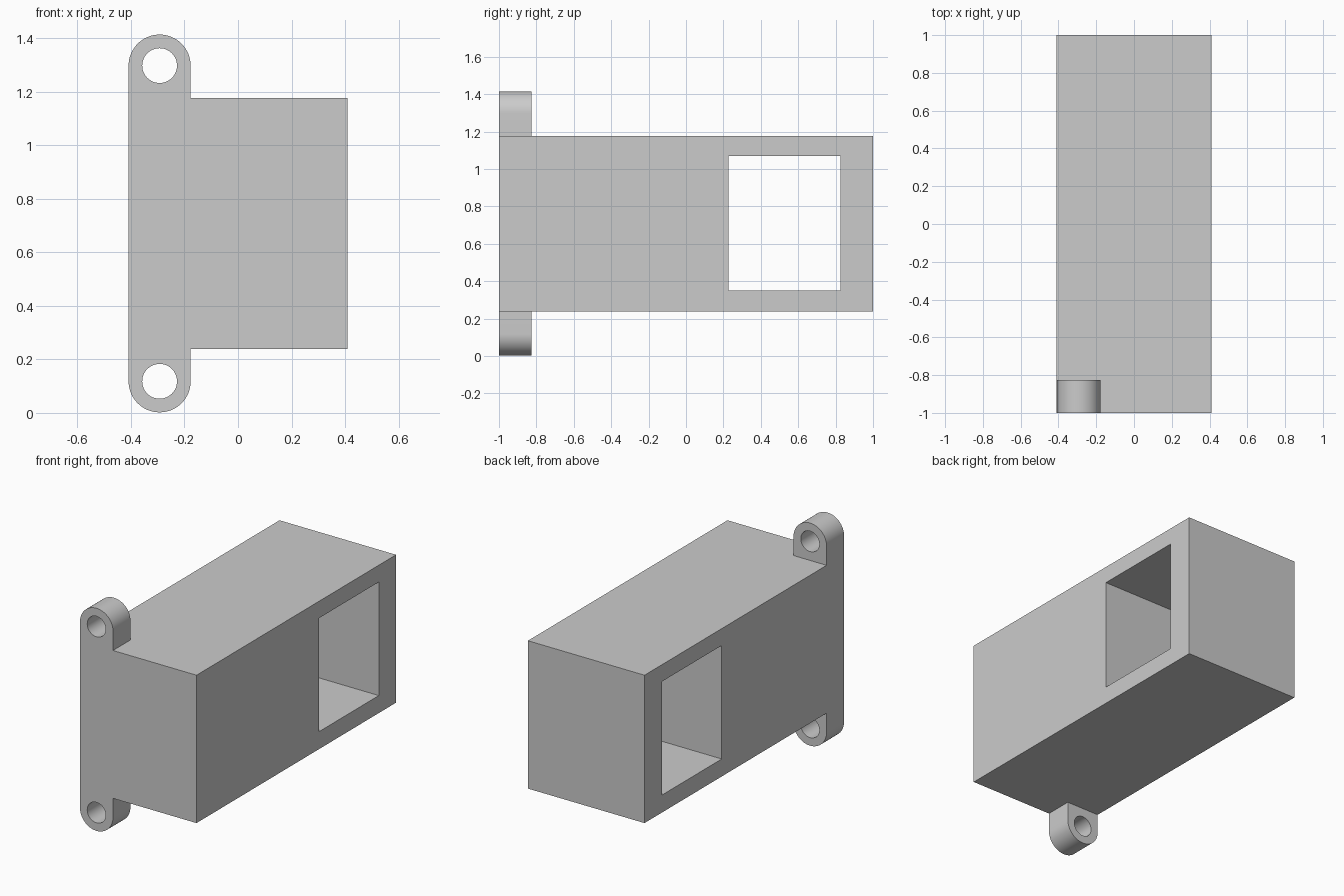
import bpy, bmesh
from math import cos, sin, pi, radians
from mathutils import Vector

if "Cube" in bpy.data.objects:
    bpy.data.objects.remove(bpy.data.objects["Cube"])

grey = bpy.data.materials.new("light grey")
grey.use_nodes = True
colour = (0.6, 0.6, 0.6, 1)
grey.diffuse_color = colour
grey.node_tree.nodes["Principled BSDF"].inputs["Base Color"].default_value = colour

HALF_WIDTH = 0.409
BOTTOM, TOP = 0.239, 1.177
MIDDLE = (BOTTOM + TOP) / 2


def rectangle(a0, a1, b0, b1):
    return [(a0, b0), (a1, b0), (a1, b1), (a0, b1)]


def arc(cx, cz, r, end, steps):
    return [(cx + r * cos(end * i / steps), cz + r * sin(end * i / steps))
            for i in range(steps + 1)]


def pierced_prism(name, outline, hole, place, depth):
    """Extrude a flat outline with one hole; place maps 2D points to 3D."""
    bm = bmesh.new()
    edges = []
    for loop in (outline, hole):
        verts = [bm.verts.new(place(*p)) for p in loop]
        edges += [bm.edges.new((v, verts[i - 1])) for i, v in enumerate(verts)]
    bmesh.ops.triangle_fill(bm, edges=edges, use_beauty=True)
    grown = bmesh.ops.extrude_face_region(bm, geom=bm.faces[:], use_keep_orig=True)
    moved = [g for g in grown["geom"] if isinstance(g, bmesh.types.BMVert)]
    bmesh.ops.translate(bm, verts=moved, vec=Vector(depth))
    bmesh.ops.recalc_face_normals(bm, faces=bm.faces[:])
    mesh = bpy.data.meshes.new(name)
    bm.to_mesh(mesh)
    bm.free()
    mesh.materials.append(grey)
    obj = bpy.data.objects.new(name, mesh)
    bpy.context.collection.objects.link(obj)
    bpy.ops.object.select_all(action="DESELECT")
    obj.select_set(True)
    bpy.context.view_layer.objects.active = obj
    bpy.ops.object.shade_smooth_by_angle(angle=radians(30))
    return obj


# Box body with a rectangular window passing through from side to side
pierced_prism("body", rectangle(-1, 1, BOTTOM, TOP),
              rectangle(0.226, 0.827, 0.35, 1.07),
              lambda y, z: (-HALF_WIDTH, y, z), (2 * HALF_WIDTH, 0, 0))

# Rounded mounting lugs with screw holes, mirrored above and below the body
RADIUS = 0.116
LUG_X = RADIUS - HALF_WIDTH
LUG_Z = 1.416 - RADIUS - 0.002
for name, side in (("upper_lug", 1), ("lower_lug", -1)):
    outline = arc(LUG_X, LUG_Z, RADIUS, pi, 32)
    outline += [(LUG_X - RADIUS, TOP), (LUG_X + RADIUS, TOP)]
    hole = arc(LUG_X, LUG_Z, 0.065, 2 * pi, 48)[:-1]
    pierced_prism(name, outline, hole,
                  lambda x, z: (x, -1, MIDDLE + side * (z - MIDDLE)), (0, 0.175, 0))
